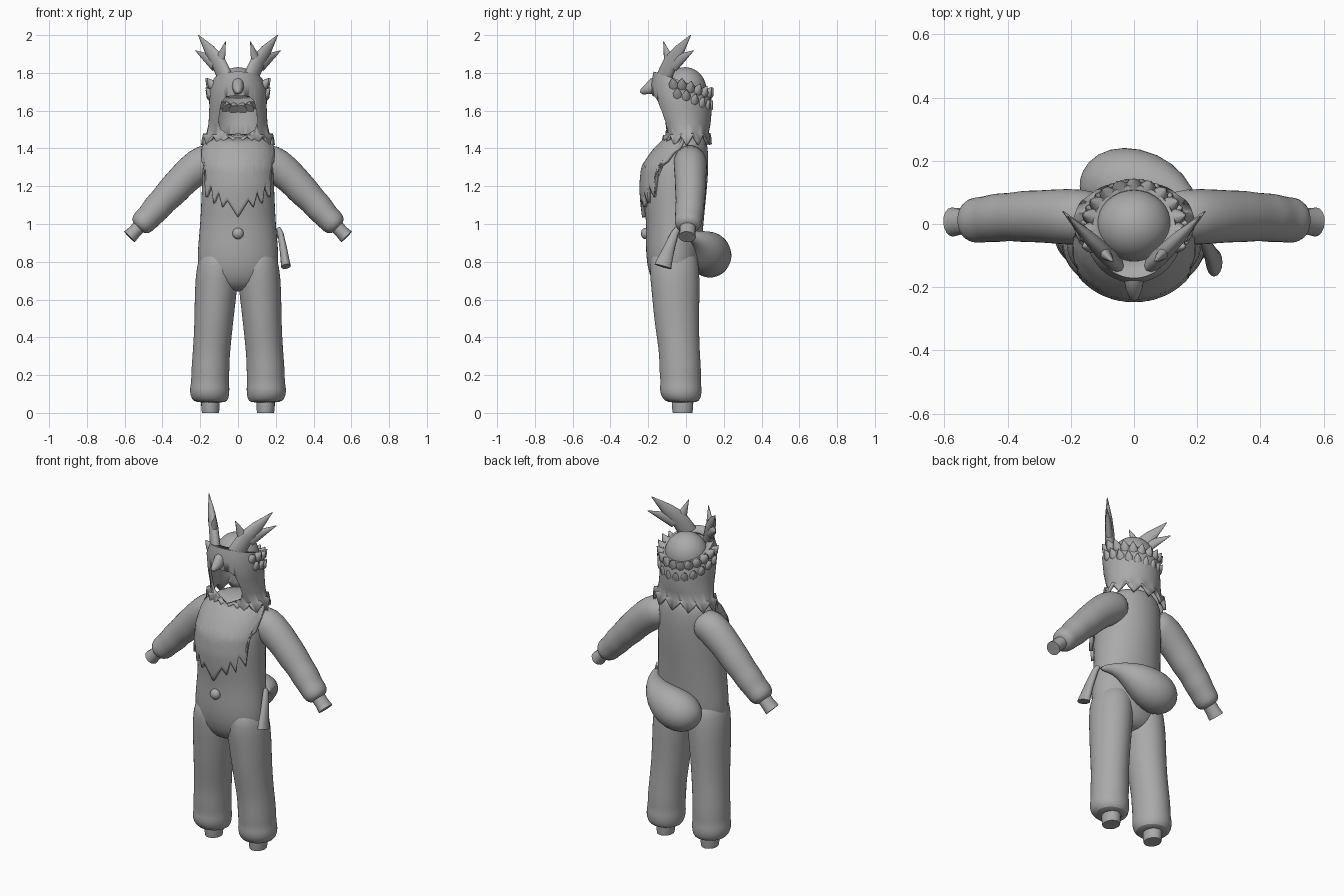
import bpy, bmesh, math
from mathutils import Vector

cube = bpy.data.objects.get("Cube")
if cube:
    bpy.data.objects.remove(cube)

grey = bpy.data.materials.new("plain_grey")
grey.use_nodes = True
grey.diffuse_color = (0.4, 0.4, 0.4, 1)
grey.node_tree.nodes["Principled BSDF"].inputs["Base Color"].default_value = (0.4, 0.4, 0.4, 1)


def finish(name, bm, angle=50, subsurf=0, thick=0):
    bmesh.ops.recalc_face_normals(bm, faces=bm.faces)
    mesh = bpy.data.meshes.new(name)
    bm.to_mesh(mesh)
    bm.free()
    mesh.materials.append(grey)
    ob = bpy.data.objects.new(name, mesh)
    bpy.context.collection.objects.link(ob)
    bpy.ops.object.select_all(action='DESELECT')
    ob.select_set(True)
    bpy.context.view_layer.objects.active = ob
    bpy.ops.object.shade_smooth_by_angle(angle=math.radians(angle))
    if thick:
        mod = ob.modifiers.new("thickness", 'SOLIDIFY')
        mod.thickness = thick
        mod.offset = 0
    if subsurf:
        ob.modifiers.new("smooth", 'SUBSURF').levels = subsurf
        ob.modifiers["smooth"].render_levels = subsurf
    return ob


def skin(bm, rings, closed=True, caps=True):
    rows = [[bm.verts.new(p) for p in ring] for ring in rings]
    n = len(rows[0])
    for a, b in zip(rows, rows[1:]):
        for i in range(n if closed else n - 1):
            j = (i + 1) % n
            bm.faces.new((a[i], a[j], b[j], b[i]))
    if caps:
        bm.faces.new(rows[0])
        bm.faces.new(rows[-1])


def circle(n):
    return [(math.cos(k * math.tau / n), math.sin(k * math.tau / n)) for k in range(n)]


# Body section made of level ellipses: centre x, centre y, height, x radius, y radius
def loft(name, rings, n=24, **kw):
    bm = bmesh.new()
    skin(bm, [[(cx + rx * c, cy + ry * s, z) for c, s in circle(n)] for cx, cy, z, rx, ry in rings])
    return finish(name, bm, **kw)


# Tapered tube: points with an in-plane radius and a depth radius
def tube(name, pts, side, n=16, **kw):
    bm = bmesh.new()
    P = [Vector(p[:3]) for p in pts]
    rings = []
    for i, p in enumerate(pts):
        d = (P[min(i + 1, len(P) - 1)] - P[max(i - 1, 0)]).normalized()
        u = d.cross(Vector(side)).normalized()
        v = u.cross(d)
        rings.append([P[i] + u * c * p[3] + v * s * p[4] for c, s in circle(n)])
    skin(bm, rings)
    return finish(name, bm, **kw)


def ball(name, centre, r, cut=None):
    bm = bmesh.new()
    bmesh.ops.create_uvsphere(bm, u_segments=32, v_segments=20, radius=1)
    for v in bm.verts:
        v.co = Vector([centre[k] + v.co[k] * r[k] for k in range(3)])
    if cut:
        bmesh.ops.delete(bm, geom=[v for v in bm.verts if v.co.z < cut], context='VERTS')
    return finish(name, bm)


def lerp(table, x):
    for a, b in zip(table, table[1:]):
        if x <= b[0]:
            t = (x - a[0]) / (b[0] - a[0])
            return [p + (q - p) * t for p, q in zip(a[1:], b[1:])]
    return list(table[-1][1:])


# Torso
torso = [(.64, -.055, .09, .07), (.69, -.06, .19, .12), (.78, -.065, .22, .145),
         (.9, -.065, .212, .15), (1, -.058, .202, .152), (1.1, -.06, .197, .163),
         (1.2, -.058, .193, .172), (1.3, -.05, .188, .17), (1.38, -.024, .178, .143),
         (1.44, 0, .15, .11), (1.48, .01, .09, .08)]
loft("torso", [(0, cy, z, rx, ry) for z, cy, rx, ry in torso], subsurf=1)

# Legs, feet, arms and hands
leg = [(.14, -.02, .055, .06, .06), (.146, -.02, .06, .09, .09), (.15, -.026, .09, .104, .108),
       (.15, -.028, .13, .106, .113), (.148, -.028, .16, .1, .106), (.147, -.03, .21, .102, .112),
       (.143, -.033, .3, .099, .108), (.134, -.042, .4, .101, .113), (.127, -.05, .5, .104, .12),
       (.117, -.055, .65, .113, .128), (.107, -.063, .78, .114, .135), (.1, -.065, .88, .09, .11)]
arm = [(.1, .02, 1.35, .07, .08), (.17, .022, 1.335, .1, .092), (.25, .024, 1.275, .092, .088),
       (.31, .024, 1.215, .085, .083), (.35, .024, 1.17, .086, .084), (.4, .022, 1.12, .074, .076),
       (.43, .02, 1.085, .079, .08), (.47, .015, 1.04, .067, .073), (.495, .012, 1.015, .07, .075),
       (.52, .01, .99, .062, .068), (.532, .01, .978, .035, .038)]
hand = [(.51, .01, 1, .036, .042), (.55, .008, .957, .036, .042), (.575, .006, .932, .04, .046)]
antler = {"antler_trunk": [(.035, 1.70, .03, .02), (.07, 1.78, .05, .028), (.105, 1.86, .046, .026),
                           (.15, 1.92, .034, .02), (.21, 2, .002, .002)],
          "antler_inner_prong": [(.105, 1.83, .035, .02), (.088, 1.89, .025, .017), (.066, 1.965, .002, .002)],
          "antler_outer_prong": [(.12, 1.84, .035, .02), (.165, 1.88, .026, .017), (.225, 1.918, .002, .002)]}
for s, tag in ((1, "left"), (-1, "right")):
    loft(tag + "_leg", [(s * r[0],) + r[1:] for r in leg], subsurf=1)
    loft(tag + "_foot", [(s * .146, -.018, z, r, r * 1.15) for z, r in ((0, .045), (.02, .048), (.08, .05))])
    for part, pts in (("_arm", arm), ("_hand", hand)):
        tube(tag + part, [(s * p[0],) + p[1:] for p in pts], (0, 1, 0), subsurf=int(part == "_arm"))
    for part, pts in antler.items():
        tube(tag + "_" + part, [(s * x, x - .185, z, w, d) for x, z, w, d in pts], (s, -1, 0), n=12)

# Pointed bib draped over the chest
hem = [(0, 1.035), (.055, 1.125), (.08, 1.09), (.1, 1.17), (.125, 1.11), (.138, 1.21),
       (.166, 1.14), (.172, 1.3), (.185, 1.33)]
cols = []
for i in range(75):
    x = -.185 + .37 * i / 74
    low = lerp(hem, abs(x))[0]
    col = []
    for k in range(13):
        z = low + (1.45 - low) * k / 12
        cy, rx, ry = lerp(torso, z)
        col.append((x, cy - (ry + .008) * math.sqrt(max(.02, 1 - (x / (rx + .012)) ** 2)), z))
    cols.append(col)
bm = bmesh.new()
skin(bm, cols, closed=False, caps=False)
finish("bib", bm, thick=.02)

# Hood with a ragged hem
rows = [(-.02, .1, .1, 1.785, 1.7), (-.025, .128, .142, 1.80, 1.7), (-.026, .145, .152, 1.74, 1.66),
        (-.018, .144, .146, 1.63, 1.6), (-.004, .148, .126, 1.53, 1.53),
        (.004, .16, .108, 1.47, 1.48), (.004, .188, .125, 1.41, 1.42)]
n = 72
rings = []
for k, (cy, rx, ry, zf, zb) in enumerate(rows):
    ring = []
    for i, (c, s) in enumerate(circle(n)):
        jag = .055 * abs((i + 3) % 6 - 3) / 3 if k == len(rows) - 1 else 0
        ring.append((rx * c, cy + ry * s, zf + (zb - zf) * (s + 1) / 2 + jag))
    rings.append(ring)
bm = bmesh.new()
skin(bm, rings, caps=False)
hood = finish("hood", bm, thick=.016)

# Face opening
half = [(0, 1.45), (.05, 1.475), (.09, 1.5), (.102, 1.54), (.097, 1.6), (.085, 1.65), (.06, 1.675), (0, 1.68)]
outline = half + [(-x, z) for x, z in half[-2:0:-1]]
bm = bmesh.new()
skin(bm, [[(x, y, z) for x, z in outline] for y in (-.4, -.03)])
cutter = finish("face_cutter", bm)
cutter.hide_render = True
mod = hood.modifiers.new("face_opening", 'BOOLEAN')
mod.operation = 'DIFFERENCE'
mod.object = cutter
bpy.context.view_layer.objects.active = hood
for m in [m.name for m in hood.modifiers]:
    bpy.ops.object.modifier_apply(modifier=m)
bpy.data.objects.remove(cutter)

# Crown of the head, beak and button
ball("head_crown", (0, -.005, 1.71), (.12, .113, .12), cut=1.66)
tube("beak", [(0, -.14, 1.735, .045, .03), (0, -.175, 1.73, .042, .032), (0, -.205, 1.712, .028, .026),
              (0, -.235, 1.7, .014, .014), (0, -.243, 1.698, .002, .002)], (1, 0, 0))
ball("belly_button", (0, -.213, .95), (.03, .026, .03))

# Fur tufts around the sides and back of the hood
for row, (z0, drop, step, shift) in enumerate(((1.75, .05, 18, 0), (1.70, .07, 18, 9))):
    for k in range(13):
        a = math.radians(-18 + step * k + shift)
        c, s = math.cos(a), math.sin(a)
        if s < -.32:
            continue
        z = z0 - drop * max(0, s)
        tube("tuft_%d_%d" % (row, k),
             [(.125 * c, -.022 + .128 * s, z - .025, .03, .03), (.15 * c, -.022 + .148 * s, z - .008, .024, .024),
              (.172 * c, -.022 + .165 * s, z + .022, .002, .002)], (-s, c, 0), n=8)

# Tail wrapping round the back, and the flared ribbon at the hip
tube("tail", [(.215, -.03, .955, .012, .012), (.18, .05, .935, .035, .03), (.12, .1, .9, .075, .07),
              (.05, .125, .86, .105, .108), (-.03, .13, .83, .12, .12), (-.1, .12, .815, .108, .105),
              (-.15, .108, .805, .065, .065), (-.168, .105, .8, .02, .02)], (0, 0, 1), n=20, subsurf=1)
tube("hip_ribbon", [(.215, -.045, .975, .015, .012), (.225, -.06, .95, .02, .016), (.24, -.09, .87, .03, .02),
                    (.25, -.115, .8, .042, .024), (.254, -.122, .775, .046, .026)], (1, 0, 0))
